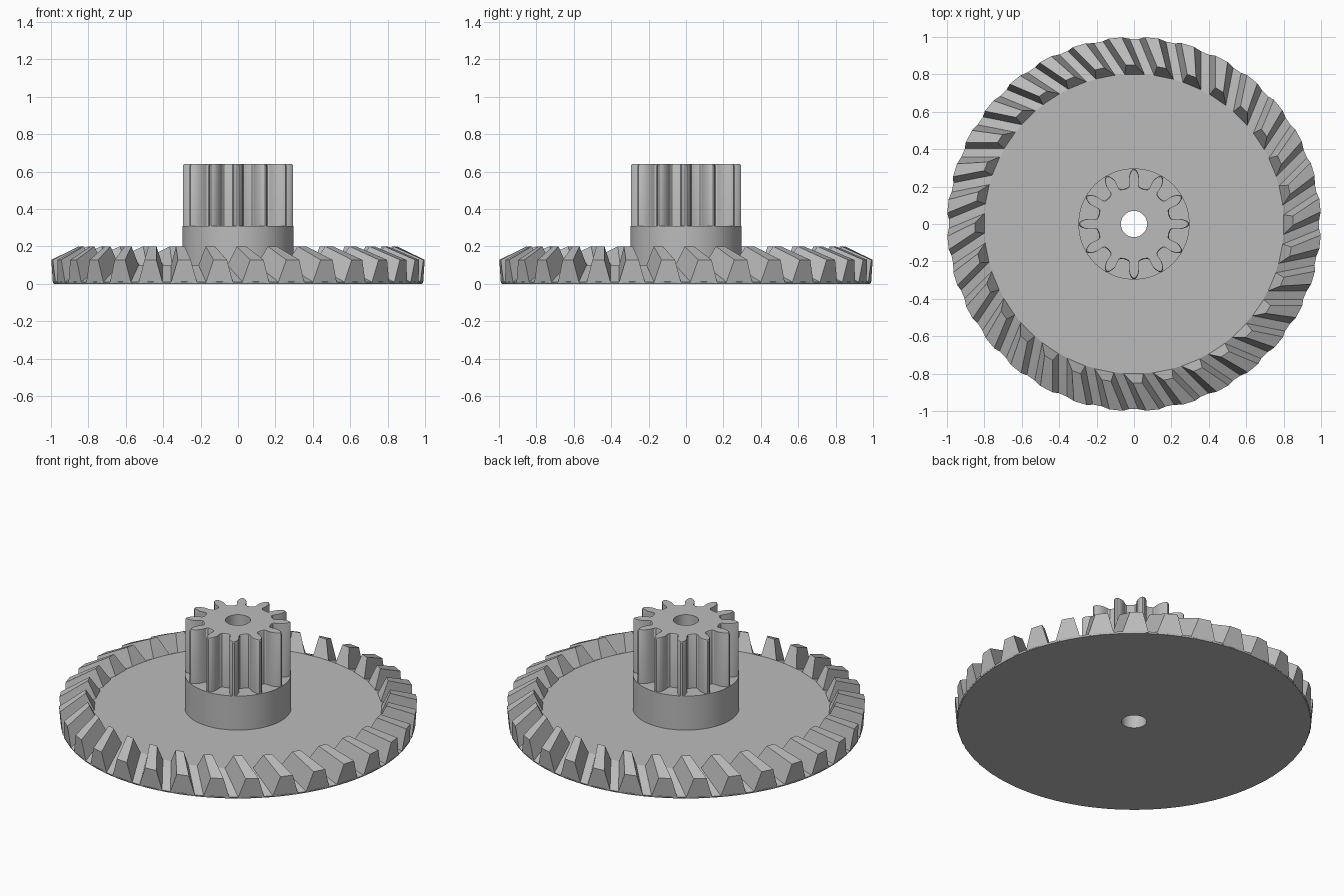
import bpy, bmesh
from math import sin, cos, pi, radians, degrees, atan2, hypot

cube = bpy.data.objects.get("Cube")
if cube:
    bpy.data.objects.remove(cube, do_unlink=True)

grey = bpy.data.materials.new("plain_grey")
grey.use_nodes = True
grey.diffuse_color = (0.5, 0.5, 0.5, 1)
shader = grey.node_tree.nodes["Principled BSDF"]
shader.inputs["Base Color"].default_value = (0.5, 0.5, 0.5, 1)
shader.inputs["Roughness"].default_value = 0.6


def polar(r, angle, z):
    return (r * cos(angle), r * sin(angle), z)


def finish(bm, name, smooth=None):
    bmesh.ops.recalc_face_normals(bm, faces=bm.faces)
    mesh = bpy.data.meshes.new(name)
    bm.to_mesh(mesh)
    bm.free()
    mesh.materials.append(grey)
    obj = bpy.data.objects.new(name, mesh)
    bpy.context.collection.objects.link(obj)
    if smooth:
        bpy.ops.object.select_all(action='DESELECT')
        obj.select_set(True)
        bpy.context.view_layer.objects.active = obj
        bpy.ops.object.shade_smooth_by_angle(angle=radians(smooth))
    return obj


def loft(name, rings, closed, smooth):
    """Join equal-length rings of points with quads."""
    bm = bmesh.new()
    loops = [[bm.verts.new(p) for p in ring] for ring in rings]
    pairs = list(zip(loops, loops[1:]))
    if closed:
        pairs.append((loops[-1], loops[0]))
    n = len(loops[0])
    for a, b in pairs:
        for i in range(n):
            j = (i + 1) % n
            bm.faces.new((a[i], a[j], b[j], b[i]))
    return finish(bm, name, smooth)


# Wheel plate, bevelled rim and collar, turned from one profile
HOLE = 0.07
COLLAR_Z = 0.31
SIDES = 128
profile = [(HOLE, 0), (0.985, 0), (0.99, 0.01), (0.8, 0.1),
           (0.297, 0.1), (0.297, COLLAR_Z), (HOLE, COLLAR_Z)]
loft("wheel_body",
     [[polar(r, 2 * pi * i / SIDES, z) for i in range(SIDES)] for r, z in profile],
     True, 20)

# Slanted bevel teeth around the rim
TEETH = 32
# radius, height, half width at each corner pair of a tooth
tooth_section = [(0.8, 0.095, 0.054), (0.85, 0.2, 0.025),
                 (1.0, 0.128, 0.036), (0.99, 0.003, 0.074)]
bm = bmesh.new()
for k in range(TEETH):
    sides = []
    for sign in (-1, 1):
        corners = []
        for r, z, half in tooth_section:
            slant = radians(0.3 + (r - 0.82) / 0.18 * 5.5)
            angle = 2 * pi * k / TEETH + slant + sign * half / r
            corners.append(bm.verts.new(polar(r, angle, z)))
        sides.append(corners)
    a, b = sides
    bm.faces.new(a)
    bm.faces.new(b)
    for i in range(4):
        j = (i + 1) % 4
        bm.faces.new((a[i], a[j], b[j], b[i]))
finish(bm, "bevel_teeth")

# Small spur gear on the collar, with a chamfered top edge
PINION_TEETH = 12
TOP = 0.64
flank = [(0.198, 0.029), (0.208, 0.024), (0.225, 0.026), (0.25, 0.027),
         (0.27, 0.022), (0.285, 0.015), (0.295, 0.005)]
half_tooth = [(hypot(r, w), atan2(w, r)) for r, w in flank]
outline = []
for k in range(PINION_TEETH):
    middle = 2 * pi * k / PINION_TEETH
    outline += [(r, middle - a) for r, a in half_tooth]
    outline += [(r, middle + a) for r, a in reversed(half_tooth)]
    outline.append((0.195, middle + pi / PINION_TEETH))


def gear_ring(z, scale=1):
    return [polar(r * scale, a, z) for r, a in outline]


def bore_ring(z):
    return [polar(HOLE, a, z) for r, a in outline]


loft("pinion",
     [gear_ring(COLLAR_Z), gear_ring(TOP - 0.008), gear_ring(TOP, 0.98),
      bore_ring(TOP), bore_ring(COLLAR_Z)],
     False, 30)
